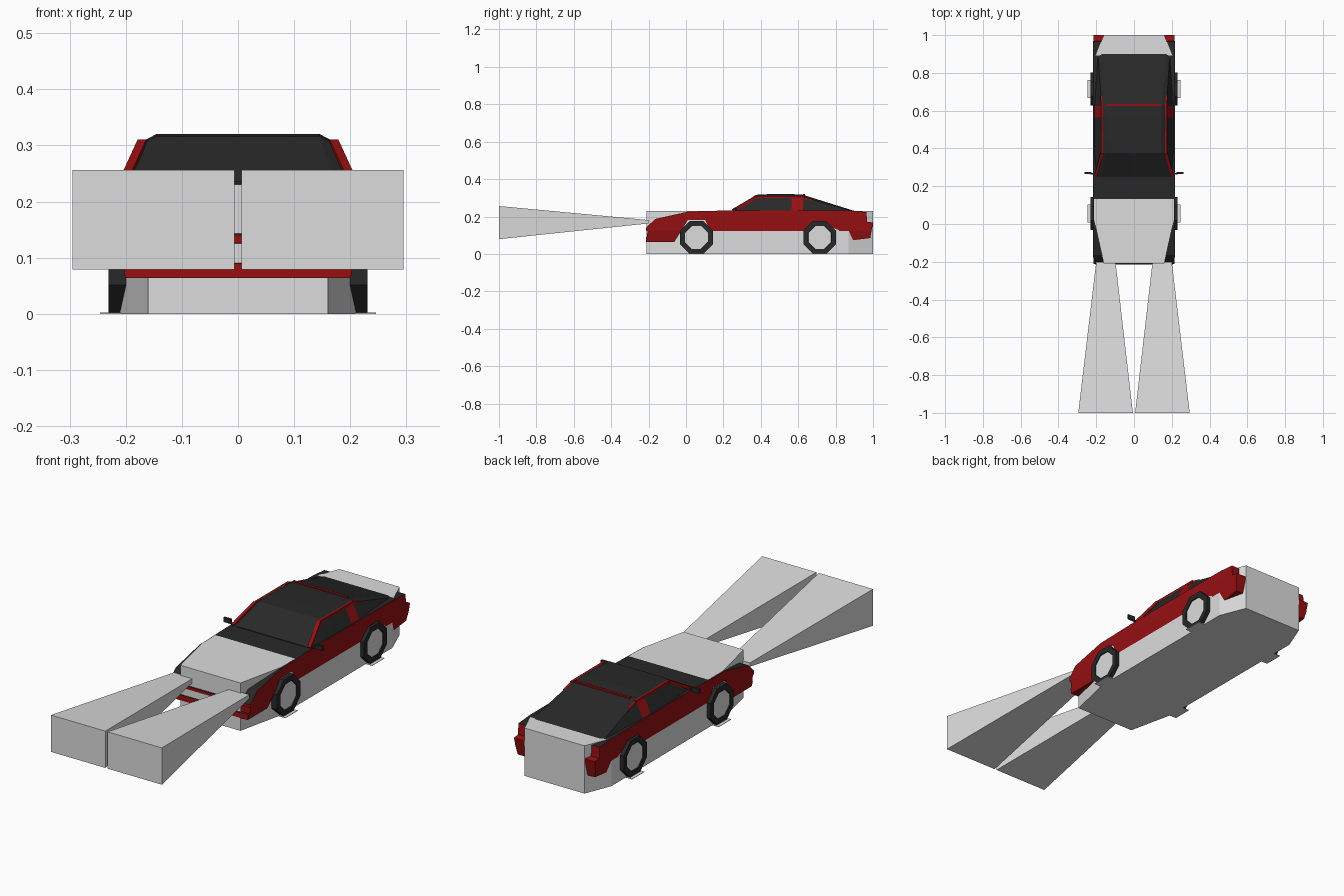
import bpy, bmesh, math
from mathutils import Vector

if "Cube" in bpy.data.objects:
    bpy.data.objects.remove(bpy.data.objects["Cube"])


def material(name, rgb):
    m = bpy.data.materials.new(name)
    m.diffuse_color = (*rgb, 1)
    m.use_nodes = True
    m.node_tree.nodes["Principled BSDF"].inputs["Base Color"].default_value = m.diffuse_color
    return m


RED = material("red paint", (0.31, 0.005, 0.006))
BLACK = material("black", (0.021, 0.021, 0.021))
GREY = material("light grey", (0.72, 0.72, 0.72))


def finish(bm, name, mats, rule=None):
    bmesh.ops.recalc_face_normals(bm, faces=bm.faces)
    if rule:
        for f in bm.faces:
            f.material_index = rule(f)
    me = bpy.data.meshes.new(name)
    bm.to_mesh(me)
    bm.free()
    for m in mats:
        me.materials.append(m)
    ob = bpy.data.objects.new(name, me)
    bpy.context.collection.objects.link(ob)
    return ob


def loft(name, rings, mats, rule=None):
    """Skin between equal-length rings of points and cap both ends."""
    bm = bmesh.new()
    rows = [[bm.verts.new(p) for p in r] for r in rings]
    n = len(rows[0])
    for a, b in zip(rows, rows[1:]):
        for i in range(n):
            j = (i + 1) % n
            bm.faces.new((a[i], a[j], b[j], b[i]))
    bm.faces.new(rows[0])
    bm.faces.new(rows[-1])
    return finish(bm, name, mats, rule)


def rect(x0, x1, y, z0, z1):
    return [(x0, y, z0), (x1, y, z0), (x1, y, z1), (x0, y, z1)]


def bar(name, a, b, w, mat):
    """Thin square bar from a to b."""
    a, b = Vector(a), Vector(b)
    d = (b - a).normalized()
    u = d.cross(Vector((0, 0, 1))).normalized() * w / 2
    v = d.cross(u).normalized() * w / 2
    loft(name, [[p + u + v, p - u + v, p - u - v, p + u - v] for p in (a, b)], [mat])


WHEELS = {"front": 0.056, "rear": 0.715}

# Lower body: side profile with wheel arches, made wide and tucked in below
def arch(c):
    return [(c + .102, .064), (c + .102, .128), (c + .046, .182),
            (c - .046, .182), (c - .102, .128), (c - .118, .064)]


profile = [(-.214, .064), (-.214, .09), (-.205, .092), (-.205, .123),
           (-.213, .126), (-.213, .14), (-.165, .187), (.015, .227),
           (.25, .233), (.88, .231), (.965, .224), (.968, .172), (1, .168),
           (.985, .085), (.85, .068)]
profile += arch(WHEELS["rear"]) + arch(WHEELS["front"])


def half_width(z):
    if z < .125:
        return .2 + (z - .06) * .0125 / .065
    return .2125 + min(z - .125, .055) * .0035 / .055


bm = bmesh.new()
sides = [[bm.verts.new((s, y, z)) for y, z in profile] for s in (-1, 1)]
for s in sides:
    bm.faces.new(s)
for i in range(len(profile)):
    j = (i + 1) % len(profile)
    bm.faces.new((sides[0][i], sides[0][j], sides[1][j], sides[1][i]))
bmesh.ops.triangulate(bm, faces=bm.faces[:])
for z in (.125, .18):
    bmesh.ops.bisect_plane(bm, geom=bm.verts[:] + bm.edges[:] + bm.faces[:],
                           plane_co=(0, 0, z), plane_no=(0, 0, 1))
for v in bm.verts:
    v.co.x *= half_width(v.co.z)


def body_rule(f):
    f.normal_update()
    return int(f.normal.z > .6 and f.calc_center_median().y < .966)


finish(bm, "body", [RED, BLACK], body_rule)

# Cabin: cross-sections along the car, black glass and roof, red rear door pillars
def section(y, base, eave, roof):
    right = [(base[0], y, base[1]), (eave[0], y, eave[1]), (roof[0], y, roof[1])]
    return right + [(-x, yy, z) for x, yy, z in reversed(right)]


def cabin_rule(f):
    f.normal_update()
    c = f.calc_center_median()
    return int(abs(f.normal.x) > .75 and .56 < c.y < .63)


loft("cabin", [
    section(.25, (.205, .225), (.198, .232), (.17, .236)),
    section(.375, (.212, .225), (.171, .304), (.146, .316)),
    section(.45, (.213, .225), (.172, .306), (.146, .32)),
    section(.565, (.213, .225), (.172, .306), (.146, .32)),
    section(.625, (.212, .225), (.171, .303), (.146, .316)),
    section(.9, (.195, .222), (.19, .226), (.17, .23)),
], [BLACK, RED], cabin_rule)

bar("roof_rear_bar", (-.146, .63, .314), (.146, .63, .314), .012, RED)
for s, side in ((-1, "left"), (1, "right")):
    # Red window frames
    bar(side + "_windshield_pillar", (s * .203, .252, .232), (s * .17, .375, .304), .016, RED)
    bar(side + "_roof_rail", (s * .17, .372, .304), (s * .17, .63, .303), .012, RED)
    bar(side + "_rear_pillar", (s * .17, .625, .302), (s * .172, .68, .285), .01, RED)
    # Door mirrors
    bar(side + "_mirror_arm", (s * .205, .262, .232), (s * .24, .27, .24), .008, BLACK)
    loft(side + "_mirror", [rect(s * .225, s * .262, y, .23, .252)
                            for y in (.264, .274)], [BLACK])
    # Light beams
    loft(side + "_light_beam", [rect(s * .098, s * .2, -.2, .163, .181),
                                rect(s * .006, s * .295, -1, .079, .256)], [GREY])
    for end, y in WHEELS.items():
        # Eight-sided wheels with a recessed grey hub
        R, cz = .095, .088
        pts = [(math.cos(math.pi * (k + .5) / 4) * R, math.sin(math.pi * (k + .5) / 4) * R)
               for k in range(8)]
        spec = [(.16, 1), (.231, 1), (.231, .71), (.227, .69)]
        loft(f"{end}_{side}_wheel",
             [[(s * x, y + a * r, cz + b * r) for a, b in pts] for x, r in spec],
             [BLACK, GREY],
             lambda f: int(len(f.verts) == 8 and abs(f.calc_center_median().x) > .2))
        # Flat ground pad under each wheel
        loft(f"{end}_{side}_ground_pad",
             [[(s * .16, y - .047, z), (s * .246, y - .047, z),
               (s * .246, y + .047, z), (s * .16, y + .047, z)] for z in (0, .002)], [GREY])

# Simple eight-sided block that surrounds the lower car
plan = [(.16, -.21), (.212, .025), (.212, .87), (.16, 1)]
plan += [(-x, y) for x, y in reversed(plan)]
loft("outer_block", [[(x, y, z) for x, y in plan] for z in (0, .23)], [GREY])
